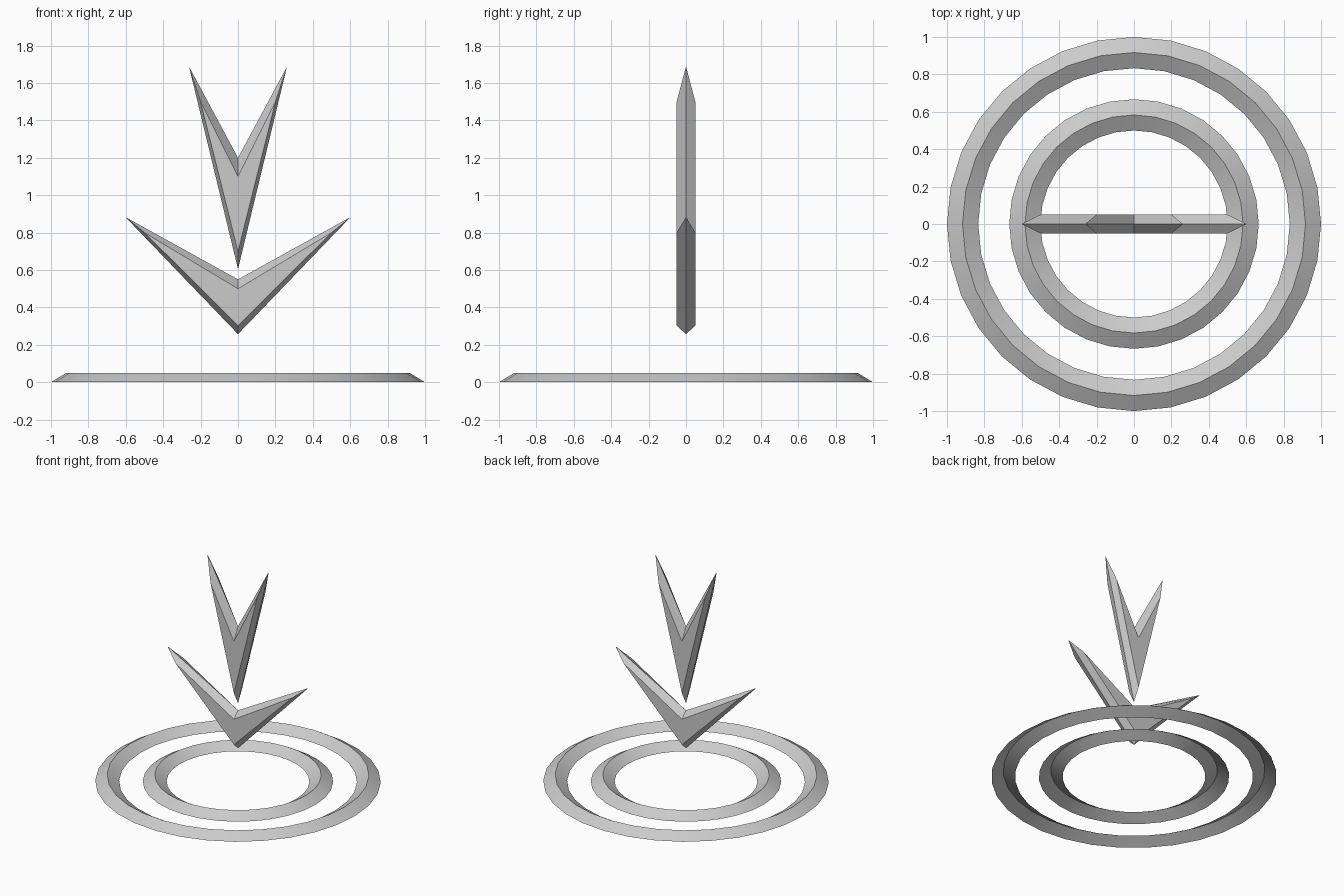
import bpy, bmesh, math

if "Cube" in bpy.data.objects:
    bpy.data.objects.remove(bpy.data.objects["Cube"])


def make_object(name, bm):
    bmesh.ops.recalc_face_normals(bm, faces=bm.faces)
    mesh = bpy.data.meshes.new(name)
    bm.to_mesh(mesh)
    bm.free()
    obj = bpy.data.objects.new(name, mesh)
    bpy.context.collection.objects.link(obj)
    return obj


def ring(name, outer, ridge, inner, height=0.05, sides=32):
    # open, roof-shaped strip swept around the z axis
    bm = bmesh.new()
    loops = []
    for r, z in ((outer, 0), (ridge, height), (inner, 0)):
        loops.append([bm.verts.new((r * math.cos(2 * math.pi * i / sides),
                                    r * math.sin(2 * math.pi * i / sides), z))
                      for i in range(sides)])
    for a, b in zip(loops, loops[1:]):
        for i in range(sides):
            j = (i + 1) % sides
            bm.faces.new((a[i], a[j], b[j], b[i]))
    obj = make_object(name, bm)
    # keep the ridge facing upwards
    if obj.data.polygons[0].normal.z < 0:
        obj.data.flip_normals()
    bpy.ops.object.select_all(action='DESELECT')
    obj.select_set(True)
    bpy.context.view_layer.objects.active = obj
    bpy.ops.object.shade_smooth_by_angle(angle=math.radians(30))


def chevron(name, rim, face, half_depth=0.05):
    # rim and face are (tip x, tip z, notch z, point z)
    bm = bmesh.new()

    def outline(shape, y):
        x, tip, notch, point = shape
        return [bm.verts.new((px, y, pz)) for px, pz in
                ((0, point), (x, tip), (0, notch), (-x, tip))]

    middle = outline(rim, 0)
    for y in (-half_depth, half_depth):
        flat = outline(face, y)
        # flat face split down its middle, so the notch stays open
        bm.faces.new(flat[:3])
        bm.faces.new((flat[2], flat[3], flat[0]))
        for i in range(4):
            j = (i + 1) % 4
            bm.faces.new((middle[i], middle[j], flat[j], flat[i]))
    make_object(name, bm)


# Ground rings
ring("outer_ring", 1.0, 0.917, 0.833)
ring("inner_ring", 0.667, 0.583, 0.5)

# Floating arrow heads pointing down
chevron("lower_arrow", (0.602, 0.883, 0.55, 0.257), (0.5, 0.8, 0.5, 0.303))
chevron("upper_arrow", (0.262, 1.688, 1.2, 0.605), (0.2, 1.5, 1.1, 0.7))
